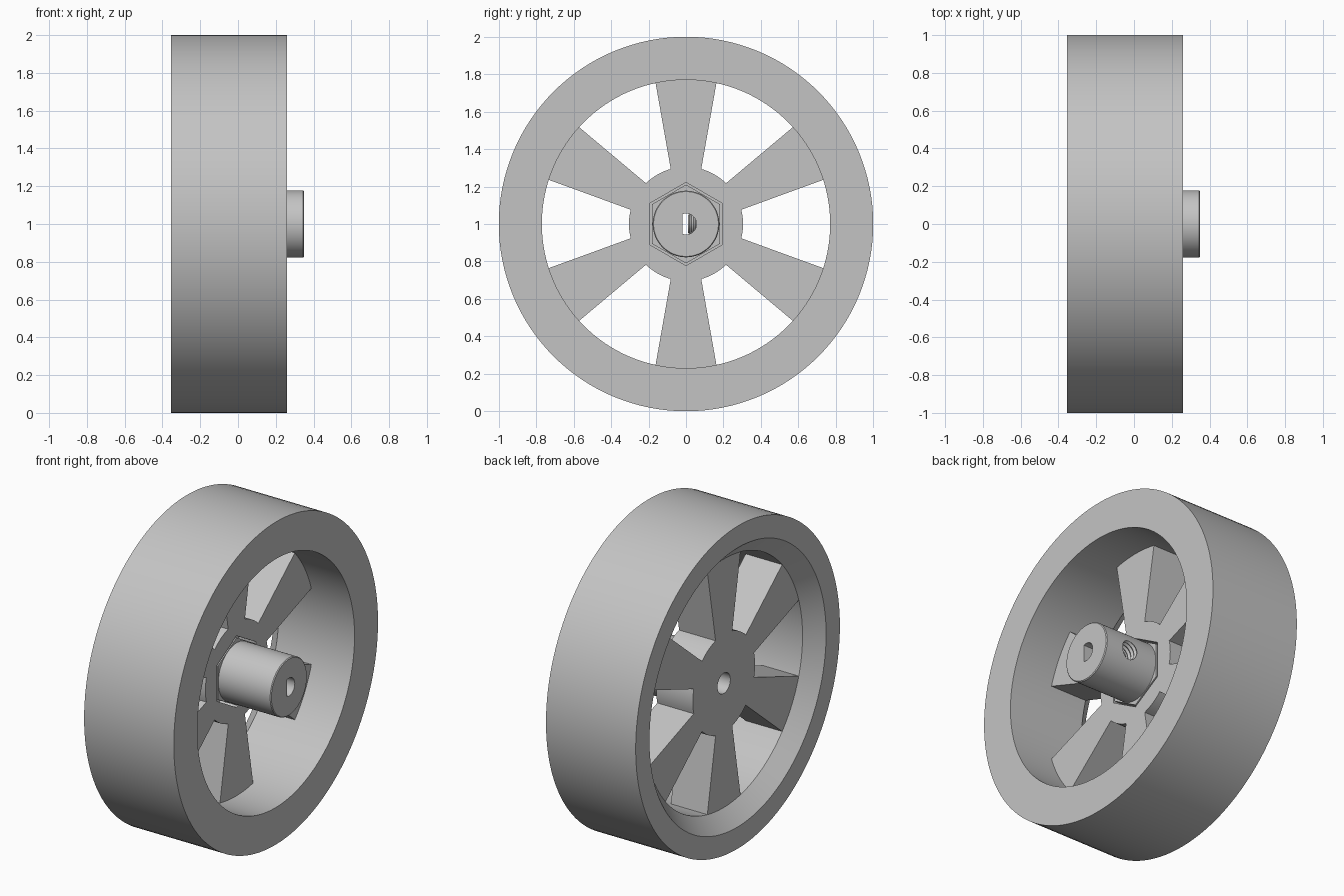
import bpy, bmesh, math
from mathutils import Matrix, Vector

if "Cube" in bpy.data.objects:
    bpy.data.objects.remove(bpy.data.objects["Cube"], do_unlink=True)

grey = bpy.data.materials.new("plain grey")
grey.use_nodes = True
GREY = (0.55, 0.55, 0.55, 1)
grey.diffuse_color = GREY
grey.node_tree.nodes["Principled BSDF"].inputs["Base Color"].default_value = GREY

AXLE = Vector((0, 0, 1))  # centre of the wheel


def finish(name, bm):
    bmesh.ops.remove_doubles(bm, verts=bm.verts, dist=1e-5)
    bmesh.ops.recalc_face_normals(bm, faces=bm.faces)
    bmesh.ops.translate(bm, verts=bm.verts, vec=AXLE)
    mesh = bpy.data.meshes.new(name)
    bm.to_mesh(mesh)
    bm.free()
    mesh.materials.append(grey)
    ob = bpy.data.objects.new(name, mesh)
    bpy.context.collection.objects.link(ob)
    return ob


def prism(name, outline, x0, x1):
    """Extrude a (y, z) outline along the axle."""
    bm = bmesh.new()
    face = bm.faces.new([bm.verts.new((x0, y, z)) for y, z in outline])
    out = bmesh.ops.extrude_face_region(bm, geom=[face])
    verts = [g for g in out["geom"] if isinstance(g, bmesh.types.BMVert)]
    bmesh.ops.translate(bm, verts=verts, vec=(x1 - x0, 0, 0))
    return finish(name, bm)


def lathe(name, profile, steps, closed=False, turn=None):
    """Spin an (x, radius) profile about the axle; optionally reorient it."""
    bm = bmesh.new()
    verts = [bm.verts.new((x, 0, r)) for x, r in profile]
    pairs = list(zip(verts, verts[1:]))
    if closed:
        pairs.append((verts[-1], verts[0]))
    edges = [bm.edges.new(p) for p in pairs]
    bmesh.ops.spin(bm, geom=verts + edges, cent=(0, 0, 0), axis=(1, 0, 0),
                   angle=math.tau, steps=steps, use_duplicate=False)
    if turn:
        bmesh.ops.transform(bm, matrix=turn, verts=bm.verts)
    return finish(name, bm)


def ring(radius, sides, start=0.0):
    return [(radius * math.cos(start + math.tau * i / sides),
             radius * math.sin(start + math.tau * i / sides)) for i in range(sides)]


def activate(ob):
    bpy.ops.object.select_all(action="DESELECT")
    ob.select_set(True)
    bpy.context.view_layer.objects.active = ob


def combine(ob, other, operation="DIFFERENCE"):
    other.hide_render = True
    mod = ob.modifiers.new(operation.title(), "BOOLEAN")
    mod.operation, mod.solver, mod.object = operation, "EXACT", other
    activate(ob)
    bpy.ops.object.modifier_apply(modifier=mod.name)
    bpy.data.objects.remove(other, do_unlink=True)


def smooth(ob):
    activate(ob)
    bpy.ops.object.shade_smooth_by_angle(angle=math.radians(25))


BACK, FACE = -0.355, 0.26        # rim sides
WEB_BACK, WEB_FACE = -0.26, -0.01  # spoked web sides

# Rim with a conical lip on the back side
rim = lathe("rim", [(BACK, 1), (FACE, 1), (FACE, 0.77),
                    (WEB_BACK, 0.77), (BACK, 0.865)], 128, closed=True)

# Spoked web: a disc with six windows, leaving six flared spokes
web = prism("spoked_web", ring(0.775, 128), WEB_BACK, WEB_FACE)
for k in range(6):
    root = [(0.305 * math.cos(a), 0.305 * math.sin(a))
            for a in (math.radians(-14.5 + 29 * i / 8) for i in range(9))]
    y, z = root[-1]
    reach = 0.62
    flare = math.radians(20)
    tip = (y + reach * math.cos(flare), z + reach * math.sin(flare))
    window = root + [tip, (tip[0], -tip[1])]
    turn = math.tau * k / 6
    c, s = math.cos(turn), math.sin(turn)
    window = [(c * p - s * q, s * p + c * q) for p, q in window]
    combine(web, prism("window_cutter", window, WEB_BACK - 0.1, WEB_FACE + 0.1))

# Hexagonal pocket and axle hole in the web
combine(web, prism("pocket_cutter", ring(0.222, 6, math.pi / 2), -0.13, 0.1))
combine(web, prism("hole_cutter", ring(0.063, 32), -0.5, 0.1))

# Coupler: hexagonal foot with a round barrel
coupler = prism("coupler", ring(0.21, 6, math.pi / 2), -0.13, WEB_FACE)
combine(coupler, lathe("barrel", [(-0.06, 0), (-0.06, 0.178), (0.345, 0.178),
                                  (0.35, 0.173), (0.35, 0)], 64), "UNION")

# D-shaped bore
flat = [(max(y, -0.02), z) for y, z in ring(0.056, 48)]
bore = [p for i, p in enumerate(flat) if p[0] > -0.02]
a = math.acos(-0.02 / 0.056)
bore = [(0.056 * math.cos(t), 0.056 * math.sin(t))
        for t in (-a + 2 * a * i / 32 for i in range(33))]
combine(coupler, prism("bore_cutter", bore, -0.3, 0.5))

# Threaded side hole and its set screw
side = Matrix.Translation((0.18, 0, 0)) @ Matrix.Rotation(math.pi / 2, 4, "Z")


def thread(start, end, low, high, turns):
    pitch = (end - start) / turns
    pts = [(start, 0), (start, low)]
    for i in range(turns):
        pts += [(start + (i + 0.5) * pitch, high), (start + (i + 1) * pitch, low)]
    return pts + [(end, 0)]


combine(coupler, lathe("side_hole_cutter", thread(0.02, 0.23, 0.052, 0.062, 8),
                       32, turn=side))
screw = lathe("set_screw", thread(0.01, 0.09, 0.046, 0.054, 4), 32, turn=side)

for part in (rim, web, coupler, screw):
    smooth(part)
